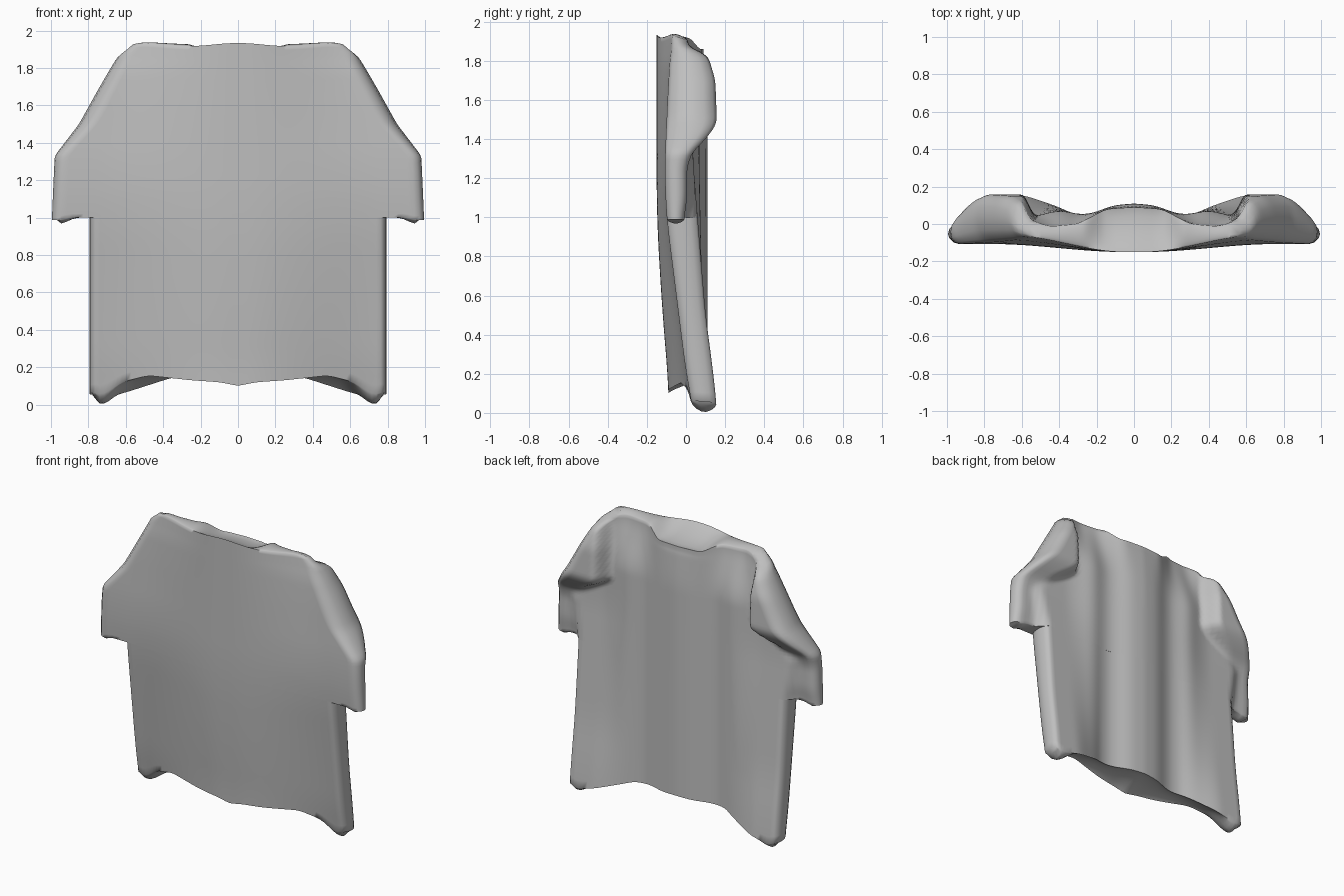
import bpy, bmesh, math

cube = bpy.data.objects.get("Cube")
if cube:
    bpy.data.objects.remove(cube)

mat = bpy.data.materials.new("grey_cloth")
mat.use_nodes = True
GREY = (0.52, 0.52, 0.52, 1)
mat.diffuse_color = GREY
mat.node_tree.nodes["Principled BSDF"].inputs["Base Color"].default_value = GREY


def curve(points, soft=.03):
    """Piecewise linear function, softened around its corners."""
    def at(t):
        if t <= points[0][0]:
            return points[0][1]
        for (a, p), (b, q) in zip(points, points[1:]):
            if t <= b:
                return p + (q - p) * (t - a) / (b - a)
        return points[-1][1]
    return lambda t: sum(at(t + soft * k / 4) for k in range(-4, 5)) / 9


def step(a, b, t):
    t = max(0, min(1, (t - a) / (b - a)))
    return t * t * (3 - 2 * t)


# Outline, hems and depth profiles
sleeve_width = curve([(1, .995), (1.33, .98), (1.5, .85), (1.68, .75), (1.87, .64), (1.93, .56)], .015)
front_hem = curve([(0, .10), (.1, .12), (.25, .13), (.48, .155), (.62, .12), (.71, .06), (.75, .05), (.79, .08)])
back_hem = curve([(0, .16), (.35, .145), (.6, .065), (.7, .04), (.75, .04), (.79, .07)])
front_mid = curve([(.1, -.085), (.5, -.12), (1, -.15), (1.9, -.15)], .2)
front_side = curve([(0, .04), (.2, 0), (.6, -.05), (1, -.1), (1.25, -.11), (1.7, -.09), (1.88, -.075), (1.96, -.04)], .12)
back_fold = curve([(0, .11), (.11, .1), (.23, .055), (.3, .052), (.42, .082), (.6, .07), (.8, .05)], .04)
back_side = curve([(0, .16), (.2, .14), (.5, .1), (1.3, .035)], .1)
back_top = curve([(0, .09), (.15, .08), (.3, 0), (.45, -.015), (.55, .02)])
sleeve_back = curve([(1, -.01), (1.1, .005), (1.25, .005), (1.33, .03), (1.41, .11), (1.48, .158), (1.7, .15), (1.87, .1), (1.93, .08)])
flap_edge = curve([(1, .8), (1.28, .84), (1.36, .74), (1.47, .56), (1.7, .56), (1.93, .58)])


def front_y(x, z):
    t = step(.05, .76 - .08 * step(1.1, 1.8, z), abs(x))
    return front_mid(z) * (1 - t) + front_side(z) * t


def back_y(x, z, sleeve):
    a = abs(x)
    side = step(.32, .62, a)
    y = back_fold(a) * (1 - side) + back_side(z) * side
    t = step(1.55, 1.95, z)
    y = y * (1 - t) + back_top(a) * t
    if sleeve:
        e = flap_edge(z)
        s = step(e - .04, e + .04, a)
        y = y * (1 - s) + sleeve_back(z) * s
    return y


COLS, ARC = 64, 6
N = COLS + 1


def ring(width, roll, place_front, place_back):
    """One closed row: front across, rounded edge, back across, rounded edge."""
    inner = width * (1 - roll)
    xs = [inner * (2 * i / COLS - 1) for i in range(N)]
    front = [place_front(x) for x in xs]
    back = [place_back(x) for x in reversed(xs)]

    def edge(p, q, sign):
        out = []
        for k in range(1, ARC):
            a = math.pi * k / ARC
            w = (1 - math.cos(a)) / 2
            out.append((sign * (inner + width * roll * math.sin(a)),
                        p[1] + (q[1] - p[1]) * w, p[2] + (q[2] - p[2]) * w))
        return out
    return front + edge(front[-1], back[0], 1) + back + edge(back[-1], front[0], -1)


def loft(bm, rows):
    rows = [[bm.verts.new(p) for p in row] for row in rows]
    n = len(rows[0])
    for low, high in zip(rows, rows[1:]):
        for i in range(n):
            j = (i + 1) % n
            bm.faces.new((low[i], low[j], high[j], high[i]))
    return rows[0], rows[-1]


def cap(bm, row, bulge):
    """Close a row with strips from front to back, raised by bulge(x) in the middle."""
    front = row[:N]
    right = row[N:N + ARC - 1]
    back = row[N + ARC - 1:2 * N + ARC - 1][::-1]
    left = row[2 * N + ARC - 1:]
    strips = [front]
    for f in (.07, .2, .4, .6, .8, .93):
        strip = []
        for a, b in zip(front, back):
            p = a.co.lerp(b.co, f)
            p.z += math.sin(math.pi * f) ** .7 * bulge(abs(p.x))
            strip.append(bm.verts.new(p))
        strips.append(strip)
    strips.append(back)
    for s, t in zip(strips, strips[1:]):
        for i in range(COLS):
            bm.faces.new((s[i], s[i + 1], t[i + 1], t[i]))
    bm.faces.new([s[-1] for s in reversed(strips)] + right)
    bm.faces.new([s[0] for s in strips] + left)


def finish(bm, name):
    bmesh.ops.recalc_face_normals(bm, faces=bm.faces)
    me = bpy.data.meshes.new(name)
    bm.to_mesh(me)
    bm.free()
    ob = bpy.data.objects.new(name, me)
    bpy.context.collection.objects.link(ob)
    me.materials.append(mat)
    bpy.ops.object.select_all(action="DESELECT")
    ob.select_set(True)
    bpy.context.view_layer.objects.active = ob
    bpy.ops.object.shade_smooth_by_angle(angle=math.radians(70))


# Lower body with a wavy hem and drooping rounded corners
rows = []
for k in range(21):
    v = k / 20

    def low_front(x):
        h = front_hem(abs(x))
        z = h + (1.004 - h) * v
        return x, front_y(x, z), z

    def low_back(x):
        h = back_hem(abs(x))
        z = h + (1.004 - h) * v
        return x, back_y(x, z, False), z
    rows.append(ring(.795, .04, low_front, low_back))
bm = bmesh.new()
hem, waist = loft(bm, rows)
cap(bm, hem, lambda a: .015 - .06 * step(.55, .73, a) + .02 * step(.74, .765, a))
finish(bm, "lower_body")

# Upper body: yoke and draped sleeves
rows = []
for k in range(45):
    v = k / 44
    z0 = 1 + .925 * v
    top = step(.85, 1, v)

    def cuff(x):
        return -.015 * step(.88, .97, abs(x)) * (1 - step(0, .2, v))

    def up_front(x):
        z = z0 + cuff(x) + top * .008 * math.cos(abs(x) * 12)
        return x, front_y(x, z0), z

    def up_back(x):
        drop = .01 + .055 * (1 - step(.15, .28, abs(x))) + .015 * step(.45, .55, abs(x))
        return x, back_y(x, z0, True), z0 + cuff(x) - top * drop
    rows.append(ring(sleeve_width(z0), .05 + .05 * step(1.3, 1.6, z0), up_front, up_back))
bm = bmesh.new()
cuffs, shoulder = loft(bm, rows)
cap(bm, cuffs, lambda a: -.02 * step(.84, .94, a))
# Shoulder top with a shallow neck hollow
cap(bm, shoulder, lambda a: .012 - .035 * (1 - step(.1, .28, a)))
finish(bm, "upper_body_and_sleeves")
